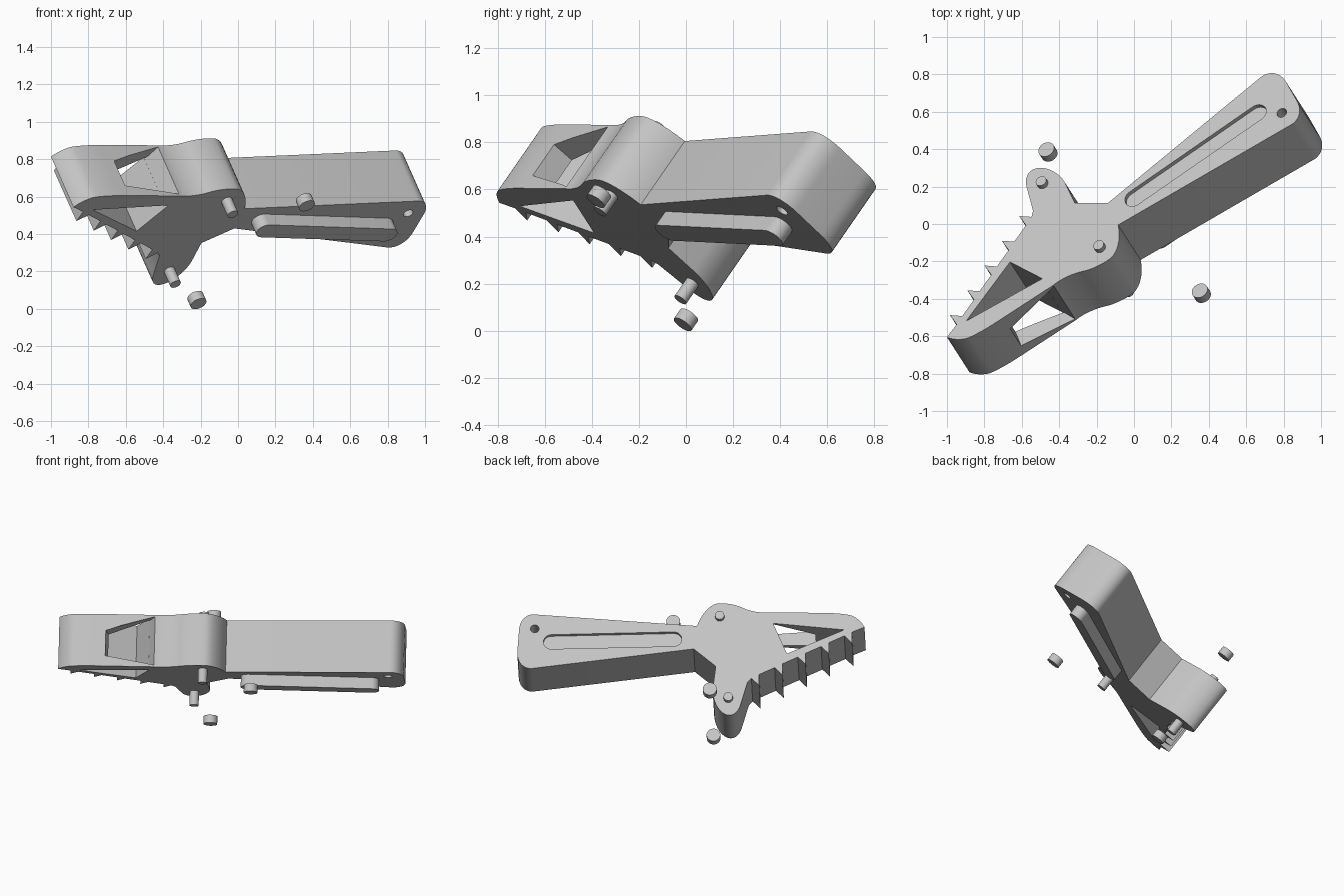
import bpy, bmesh, math
from mathutils import Vector

cube = bpy.data.objects.get("Cube")
if cube:
    bpy.data.objects.remove(cube, do_unlink=True)

# Single grey plastic colour
grey = bpy.data.materials.new("grey_plastic")
grey.use_nodes = True
grey.diffuse_color = (0.55, 0.55, 0.55, 1)
grey.node_tree.nodes["Principled BSDF"].inputs["Base Color"].default_value = grey.diffuse_color

# The whole model is a tilted slab: plan points are lifted onto its top plane
N = Vector((-0.445, 0.692, 1)).normalized()
U = Vector((0.823, 0.57, -0.028)).normalized()   # along the handle, in the plane
V = N.cross(U).normalized()
U = V.cross(N)
THICK = 0.35


def lift(p, depth=0.0):
    x, y = p[0], p[1]
    return Vector((x, y, 0.84 + 0.445 * x - 0.692 * y)) - N * depth


def finish(bm, name):
    bmesh.ops.recalc_face_normals(bm, faces=bm.faces)
    mesh = bpy.data.meshes.new(name)
    bm.to_mesh(mesh)
    bm.free()
    mesh.materials.append(grey)
    ob = bpy.data.objects.new(name, mesh)
    bpy.context.collection.objects.link(ob)
    return ob


def prism(name, top, bottom):
    """Solid between two matching loops of 3D points."""
    bm = bmesh.new()
    a = [bm.verts.new(p) for p in top]
    b = [bm.verts.new(p) for p in bottom]
    bm.faces.new(a)
    bm.faces.new(b[::-1])
    for i in range(len(a)):
        j = (i + 1) % len(a)
        bm.faces.new((a[i], b[i], b[j], a[j]))
    return finish(bm, name)


def slab(name, plan, d0, d1):
    return prism(name, [lift(p, d0) for p in plan], [lift(p, d1) for p in plan])


def stadium(name, p, q, r, d0, d1, steps=16):
    """Rounded bar between two centres; a cylinder when they coincide."""
    loop = []
    for c, start in ((p, math.pi / 2), (q, -math.pi / 2)):
        for i in range(steps + 1):
            if p == q and i == steps:
                continue
            a = start + math.pi * i / steps
            loop.append(c + (U * math.cos(a) + V * math.sin(a)) * r)
    return prism(name, [v - N * d0 for v in loop], [v - N * d1 for v in loop])


def rounded(corners, steps=10):
    """Fillet each (x, y, tangent length) corner of a closed outline."""
    out = []
    for i, (x, y, t) in enumerate(corners):
        c = Vector((x, y))
        if not t:
            out.append(c)
            continue
        ends = []
        for k in (i - 1, (i + 1) % len(corners)):
            e = Vector(corners[k][:2]) - c
            limit = 0.499 if corners[k][2] else 0.95
            ends.append(c + e.normalized() * min(t, e.length * limit))
        a, b = ends
        w = 0.75
        for j in range(steps + 1):
            s = j / steps
            m = 2 * s * (1 - s) * w
            out.append((a * (1 - s) ** 2 + c * m + b * s * s) / ((1 - s) ** 2 + m + s * s))
    return out


def cut(body, cutter):
    mod = body.modifiers.new("cut", 'BOOLEAN')
    mod.operation = 'DIFFERENCE'
    mod.solver = 'EXACT'
    mod.object = cutter
    bpy.context.view_layer.objects.active = body
    bpy.ops.object.modifier_apply(modifier=mod.name)
    bpy.data.objects.remove(cutter, do_unlink=True)


# Body outline: handle, round hub, jaw bar and tip
outline = [
    (-0.14, 0.112, 0), (0.76, 0.853, 0.11), (0.918, 0.576, 0.09),
    (-0.085, -0.005, 0), (-0.06, -0.13, 1), (-0.19, -0.235, 1),
    (-0.36, -0.272, 0.08), (-0.433, -0.328, 0),
    (-0.83, -0.586, 0.1), (-0.94, -0.63, 0.1), (-1.0, -0.605, 0),
]
# Row of teeth
for k in range(5):
    tx, ty = -0.984 + 0.0925 * k, -0.487 + 0.1325 * k
    outline += [(tx + 0.036, ty - 0.05, 0), (tx, ty, 0), (tx + 0.066, ty - 0.005, 0)]
# Thumb lug
outline += [(-0.54, 0.07, 0), (-0.60, 0.295, 0.1), (-0.41, 0.305, 0.1), (-0.316, 0.112, 0)]
body = slab("clamp_body", rounded(outline), 0, THICK)

# Triangular opening behind the teeth
cut(body, slab("jaw_opening", [(-0.663, -0.203), (-0.49, -0.292), (-0.898, -0.519)], -0.05, THICK + 0.05))

# Flared window through the side of the jaw bar
plan = [(-0.68, -0.55), (-0.745, -0.39), (-0.505, -0.284), (-0.40, -0.345)]
upper = (0.11, 0.11, 0.015, 0.01)
lower = (0.28, 0.28, 0.335, 0.34)
cut(body, prism("side_window", [lift(p, d) for p, d in zip(plan, upper)],
                [lift(p, d) for p, d in zip(plan, lower)]))

# Handle groove and hanging hole
slot_a, slot_b = lift((0.0, 0.139)), lift((0.658, 0.594))
cut(body, stadium("groove", slot_a, slot_b, 0.052, -0.05, 0.025))
ring = lift((0.79, 0.594))
cut(body, stadium("hanging_hole", ring, ring, 0.028, -0.05, THICK + 0.05))

# Sliding key standing out under the handle
parts = [body, stadium("handle_key", slot_a, slot_b, 0.052, 0.2, 0.425)]

# Pivot pins through hub and lug
for name, p in (("hub_pin", (-0.18, -0.128)), ("lug_pin", (-0.487, 0.214))):
    c = lift(p)
    parts.append(stadium(name, c, c, 0.03, -0.03, 0.445))

# Loose pin caps
caps = (("upper_cap", (-0.46, 0.385, 0.59)), ("front_cap", (0.36, -0.37, 0.57)),
        ("lower_cap", (-0.22, 0.0, 0.047)))
for name, p in caps:
    c = Vector(p)
    parts.append(stadium(name, c, c, 0.045, -0.026, 0.026))

# Smooth the rounded walls, keep edges sharp
bpy.ops.object.select_all(action='DESELECT')
for ob in parts:
    ob.select_set(True)
bpy.context.view_layer.objects.active = body
bpy.ops.object.shade_smooth_by_angle(angle=math.radians(30))
